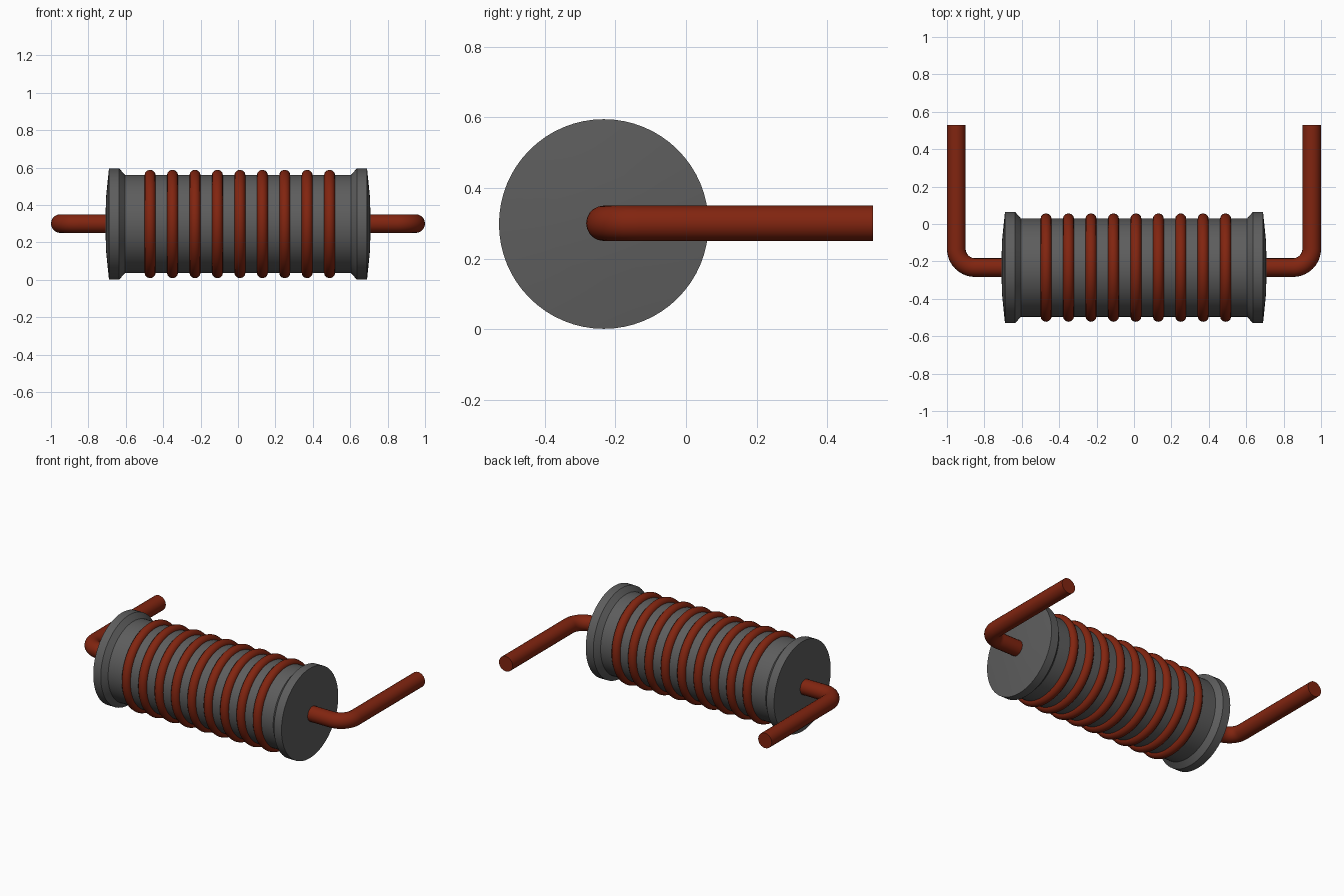
import bpy
import bmesh
from math import pi, sin, cos, radians
from mathutils import Matrix, Vector

cube = bpy.data.objects.get("Cube")
if cube:
    bpy.data.objects.remove(cube, do_unlink=True)

AXIS_Y, AXIS_Z = -0.233, 0.298
LEAD_R = 0.05


def material(name, rgb):
    mat = bpy.data.materials.new(name)
    mat.use_nodes = True
    mat.diffuse_color = (*rgb, 1)
    bsdf = mat.node_tree.nodes["Principled BSDF"]
    bsdf.inputs["Base Color"].default_value = (*rgb, 1)
    bsdf.inputs["Roughness"].default_value = 0.6
    return mat


grey = material("dark_grey_core", (0.11, 0.11, 0.11))
copper = material("copper_red_wire", (0.22, 0.018, 0.005))


def finish(obj, name, mat, angle=30):
    obj.name = name
    obj.data.materials.clear()
    obj.data.materials.append(mat)
    bpy.ops.object.select_all(action="DESELECT")
    obj.select_set(True)
    bpy.context.view_layer.objects.active = obj
    bpy.ops.object.shade_smooth_by_angle(angle=radians(angle))


# Spool core: half profile (x, radius) mirrored, then lathed around x
half = [(0.71, 0), (0.705, 0.15), (0.69, 0.297), (0.635, 0.297), (0.605, 0.263)]
profile = half + [(-x, r) for x, r in reversed(half)]
bm = bmesh.new()
verts = [bm.verts.new((x, 0, r)) for x, r in profile]
edges = [bm.edges.new(pair) for pair in zip(verts, verts[1:])]
bmesh.ops.spin(bm, geom=verts + edges, cent=(0, 0, 0), axis=(1, 0, 0),
               angle=2 * pi, steps=64, use_merge=True)
bmesh.ops.remove_doubles(bm, verts=bm.verts, dist=0.0001)
bmesh.ops.recalc_face_normals(bm, faces=bm.faces)
mesh = bpy.data.meshes.new("spool_core")
bm.to_mesh(mesh)
bm.free()
core = bpy.data.objects.new("spool_core", mesh)
core.location = (0, AXIS_Y, AXIS_Z)
bpy.context.collection.objects.link(core)
finish(core, "spool_core", grey, 20)

# Wire windings around the core
for i in range(9):
    bpy.ops.mesh.primitive_torus_add(
        major_radius=0.26, minor_radius=0.03, major_segments=64,
        minor_segments=12, location=(-0.47 + 0.12 * i, AXIS_Y, AXIS_Z),
        rotation=(0, pi / 2, 0))
    finish(bpy.context.object, f"winding_{i + 1}", copper, 60)


# Bent leads, swept along an L-shaped path with a rounded corner
def lead(name, side):
    bend = 0.1
    cx, cy = 0.95 - bend, AXIS_Y + bend
    path = [(0.66, AXIS_Y)]
    for k in range(11):
        a = -pi / 2 + k * pi / 20
        path.append((cx + bend * cos(a), cy + bend * sin(a)))
    path.append((0.95, 0.53))
    curve = bpy.data.curves.new(name, "CURVE")
    curve.dimensions = "3D"
    curve.bevel_depth = LEAD_R
    curve.bevel_resolution = 8
    curve.use_fill_caps = True
    spline = curve.splines.new("POLY")
    spline.points.add(len(path) - 1)
    for point, (x, y) in zip(spline.points, path):
        point.co = (side * x, y, AXIS_Z + 0.002, 1)
    obj = bpy.data.objects.new(name, curve)
    bpy.context.collection.objects.link(obj)
    bpy.ops.object.select_all(action="DESELECT")
    obj.select_set(True)
    bpy.context.view_layer.objects.active = obj
    bpy.ops.object.convert(target="MESH")
    obj = bpy.context.object
    bm = bmesh.new()
    bm.from_mesh(obj.data)
    bmesh.ops.remove_doubles(bm, verts=bm.verts, dist=0.0001)
    bmesh.ops.recalc_face_normals(bm, faces=bm.faces)
    bm.to_mesh(obj.data)
    bm.free()
    finish(obj, name, copper, 40)


lead("left_lead", 1)
lead("right_lead", -1)
